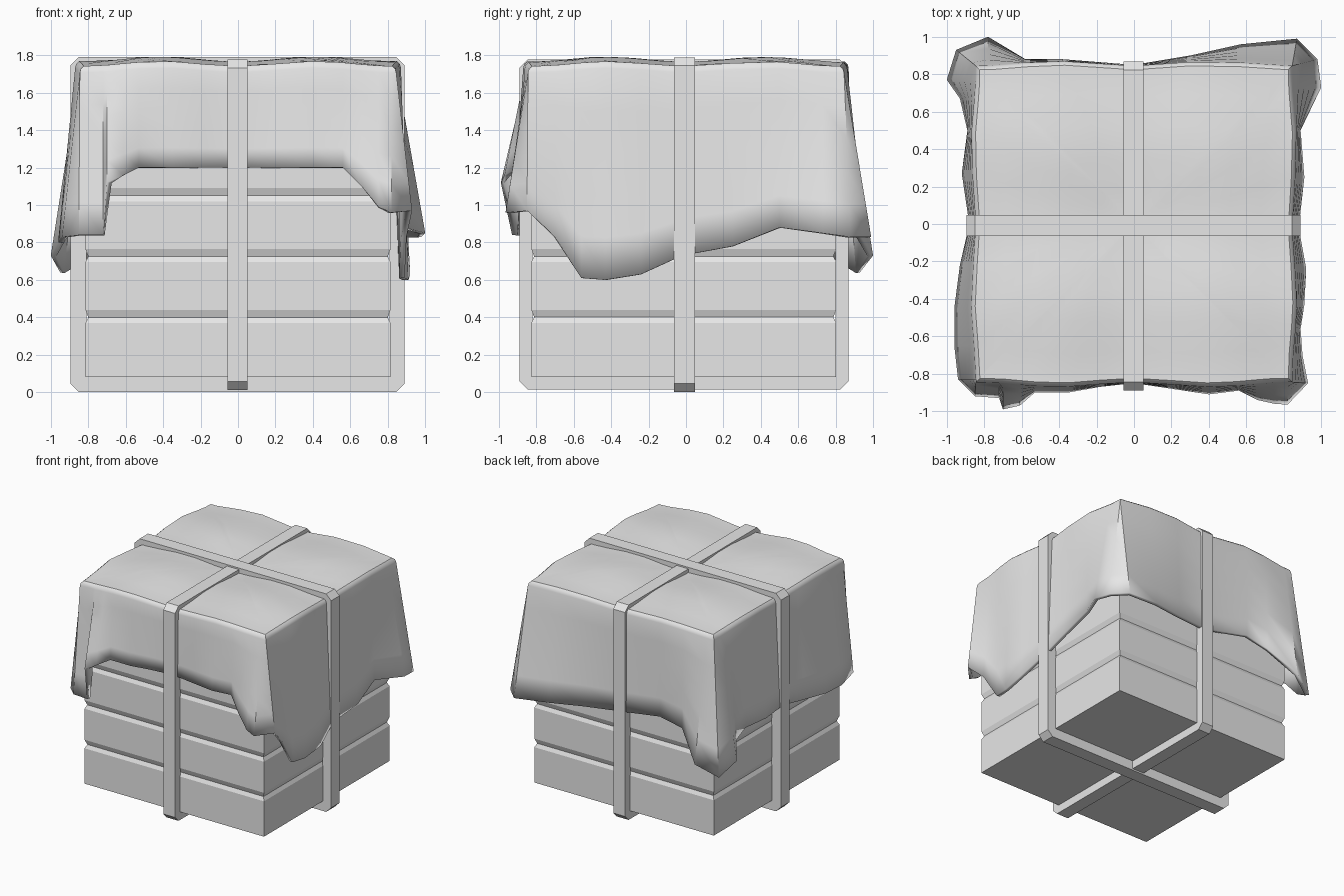
import bpy, bmesh, math
from mathutils import Vector

if "Cube" in bpy.data.objects:
    bpy.data.objects.remove(bpy.data.objects["Cube"])

grey = bpy.data.materials.new("plain_grey")
grey.use_nodes = True
grey.diffuse_color = (0.8, 0.8, 0.8, 1)
grey.node_tree.nodes["Principled BSDF"].inputs["Base Color"].default_value = (0.8, 0.8, 0.8, 1)


def finish(name, bm):
    bmesh.ops.recalc_face_normals(bm, faces=bm.faces)
    mesh = bpy.data.meshes.new(name)
    bm.to_mesh(mesh)
    bm.free()
    mesh.materials.append(grey)
    obj = bpy.data.objects.new(name, mesh)
    bpy.context.collection.objects.link(obj)
    return obj


def bridge(bm, a, b):
    n = len(a)
    for i in range(n):
        j = (i + 1) % n
        bm.faces.new((a[i], a[j], b[j], b[i]))


# Crate: stacked square rings with a shallow groove at each plank joint
HALF, MID_Y, BASE, TOP = 0.815, -0.012, 0.08, 1.70
levels = [(BASE, 0)]
for k in range(4):
    joint = 0.40 + k * 0.325
    levels += [(joint - 0.03, 0), (joint, 0.015), (joint + 0.04, 0)]
levels.append((TOP, 0))

bm = bmesh.new()
rings = []
for z, inset in levels:
    h = HALF - inset
    rings.append([bm.verts.new((sx * h, MID_Y + sy * h, z))
                  for sx, sy in ((-1, -1), (1, -1), (1, 1), (-1, 1))])
for lower, upper in zip(rings, rings[1:]):
    bridge(bm, lower, upper)
bm.faces.new(rings[0])
bm.faces.new(rings[-1])
finish("crate", bm)


# Straps: chamfered rectangular loops around the crate
def strap(name, along_x, lo, hi, z0, z1, side0, side1):
    c = 0.045
    outer = [(lo, z0 + c), (lo + c, z0), (hi - c, z0), (hi, z0 + c),
             (hi, z1 - c), (hi - c, z1), (lo + c, z1), (lo, z1 - c)]
    mid = 0 if along_x else MID_Y
    a, b = mid - HALF + 0.005, mid + HALF - 0.005
    e = 0.005
    z_in, z_out = BASE + 0.005, TOP - 0.005
    inner = [(a, z_in + e), (a + e, z_in), (b - e, z_in), (b, z_in + e),
             (b, z_out - e), (b - e, z_out), (a + e, z_out), (a, z_out - e)]
    bm = bmesh.new()
    loops = []
    for side in (side0, side1):
        for path in (outer, inner):
            loops.append([bm.verts.new((u, side, z) if along_x else (side, u, z))
                          for u, z in path])
    o0, i0, o1, i1 = loops
    for p, q in ((o0, o1), (o1, i1), (i1, i0), (i0, o0)):
        bridge(bm, p, q)
    finish(name, bm)


strap("strap_across", True, -0.895, 0.89, 0.0, 1.79, -0.063, 0.047)
strap("strap_front_to_back", False, -0.89, 0.868, 0.013, 1.778, -0.055, 0.052)

# Cloth: hem outline, counter-clockwise from the front middle
hem = [
    (0, -.85, 1.2), (.2, -.88, 1.2), (.4, -.91, 1.2), (.56, -.89, 1.2),
    (.66, -.94, 1.1), (.75, -.96, .99), (.82, -.965, .96), (.93, -.85, .97),
    (.90, -.70, .83), (.89, -.56, .61), (.91, -.43, .6), (.92, -.24, .63),
    (.88, -.02, .73), (.91, .25, .78), (.89, .5, .88), (1.0, .73, .85),
    (.98, .88, .83), (.87, .99, .83), (.57, .96, .86), (.3, .90, .88),
    (0, .85, .9), (-.38, .88, .97), (-.58, .88, .93), (-.78, 1.0, .73),
    (-.95, .93, .64), (-1.0, .77, .73), (-.93, .67, .85), (-.89, .5, .87),
    (-.92, .27, .87), (-.88, 0, .86), (-.93, -.22, .84), (-.96, -.45, .81),
    (-.96, -.65, .80), (-.94, -.83, .83), (-.85, -.92, .84), (-.72, -.93, .84),
    (-.70, -.99, 1.12), (-.61, -.97, 1.16), (-.53, -.9, 1.2), (-.35, -.9, 1.2),
    (-.18, -.87, 1.2),
]
EDGE = 0.845


def clamp(v):
    return max(-EDGE, min(EDGE, v))


def swell(v):
    return math.sin(math.pi * min(abs(v) / 0.83, 1)) ** 2


def top_height(x, y):
    return 1.742 + 0.026 * (swell(x) + swell(y))


bm = bmesh.new()
columns = []
for x, y, z in hem:
    rx, ry = clamp(x), clamp(y)
    if max(abs(rx), abs(ry)) < EDGE:
        rx, ry = math.copysign(EDGE, rx), ry
    # puff the rim out between the corners and the straps
    px = 1 + 0.03 * swell(ry) * (abs(rx) >= EDGE)
    py = 1 + 0.03 * swell(rx) * (abs(ry) >= EDGE)
    rim = Vector((rx * px, ry * py, top_height(rx, ry) - 0.035))
    tip = Vector((x, y, z))
    col = []
    for s in (0.2, 0.4, 0.6, 0.8, 0.93, 0.975):
        col.append(Vector((rim.x * s, rim.y * s, top_height(rim.x * s, rim.y * s))))
    col.append(Vector((rim.x * 0.993, rim.y * 0.993, rim.z + 0.021)))
    for t in (0, 0.2, 0.4, 0.6, 0.8, 1):
        col.append(rim.lerp(tip, t))
    columns.append([bm.verts.new(p) for p in col])
sheets = list(zip(*columns))
for a, b in zip(sheets, sheets[1:]):
    bridge(bm, a, b)
centre = bm.verts.new((0, 0, top_height(0, 0)))
for i, v in enumerate(sheets[0]):
    bm.faces.new((centre, v, sheets[0][(i + 1) % len(hem)]))
bmesh.ops.remove_doubles(bm, verts=bm.verts, dist=0.0005)
cloth = finish("draped_cloth", bm)
if cloth.data.polygons[-1].normal.z < 0:
    cloth.data.flip_normals()
thick = cloth.modifiers.new("thickness", "SOLIDIFY")
thick.thickness = 0.03
thick.offset = -1
bpy.context.view_layer.objects.active = cloth
cloth.select_set(True)
bpy.ops.object.shade_smooth_by_angle(angle=math.radians(40))
